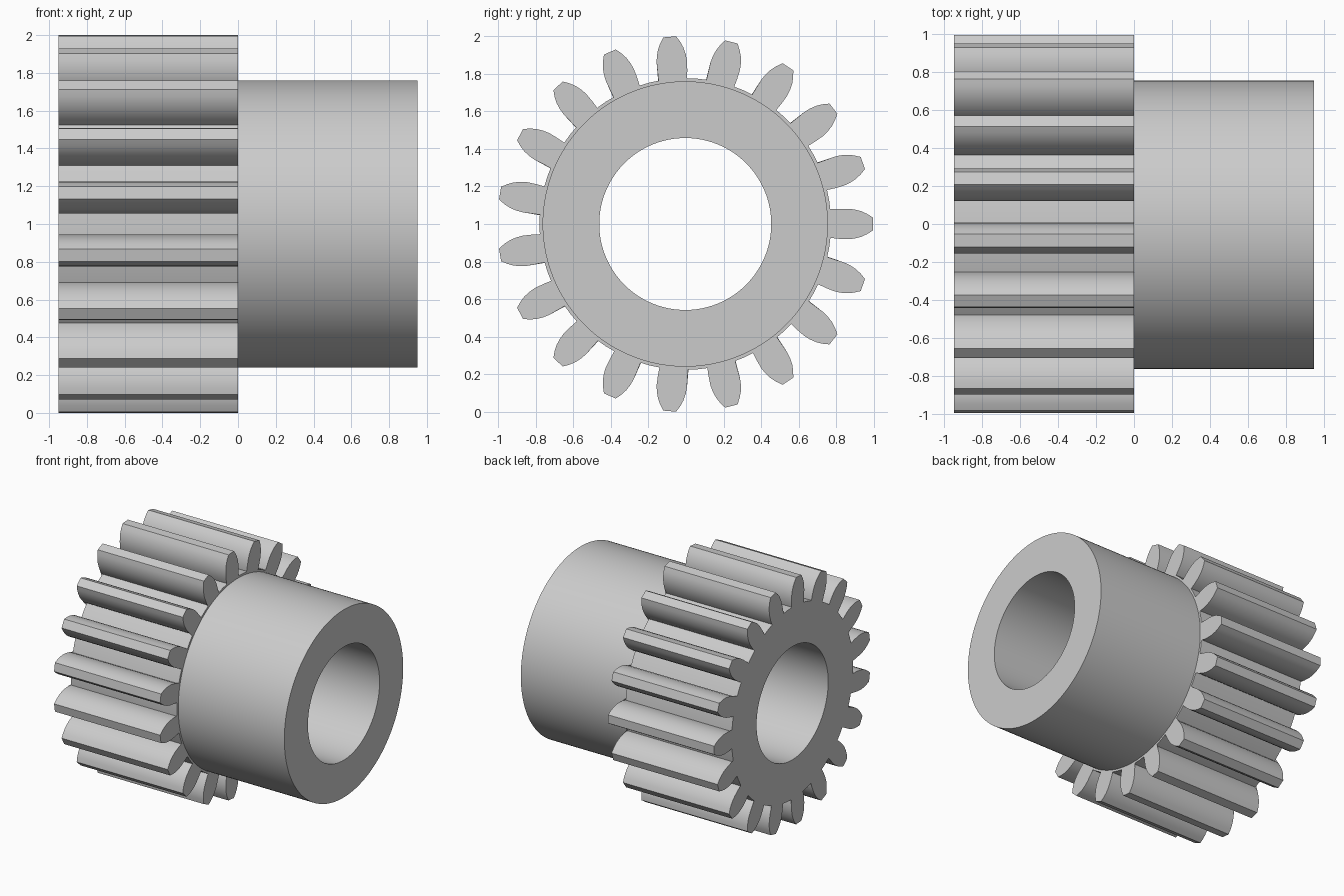
import bpy
import bmesh
from math import cos, sin, radians

cube = bpy.data.objects.get("Cube")
if cube:
    bpy.data.objects.remove(cube, do_unlink=True)

TEETH = 19
PITCH = 360 / TEETH
BORE, HUB, ROOT = 0.458, 0.76, 0.777
HALF = 0.95
CENTRE_Y, CENTRE_Z = -0.004, 1.0

# One flat colour for the whole part
steel = bpy.data.materials.new("plain_grey")
steel.use_nodes = True
colour = (0.6, 0.6, 0.6, 1)
steel.diffuse_color = colour
steel.node_tree.nodes["Principled BSDF"].inputs["Base Color"].default_value = colour


def ring(x, polar):
    """Points around the x axis from (radius, degrees) pairs."""
    return [(x, CENTRE_Y + r * cos(radians(a)), CENTRE_Z + r * sin(radians(a)))
            for r, a in polar]


def loft(name, rings, closed):
    """Skin a row of equal rings, optionally joining last to first."""
    bm = bmesh.new()
    loops = [[bm.verts.new(p) for p in points] for points in rings]
    pairs = list(zip(loops, loops[1:]))
    if closed:
        pairs.append((loops[-1], loops[0]))
    for a, b in pairs:
        for i in range(len(a)):
            j = (i + 1) % len(a)
            bm.faces.new((a[i], a[j], b[j], b[i]))
    mesh = bpy.data.meshes.new(name)
    bm.to_mesh(mesh)
    bm.free()
    mesh.materials.append(steel)
    obj = bpy.data.objects.new(name, mesh)
    bpy.context.collection.objects.link(obj)
    bpy.ops.object.select_all(action='DESELECT')
    obj.select_set(True)
    bpy.context.view_layer.objects.active = obj
    bpy.ops.object.shade_smooth_by_angle(angle=radians(25))
    return obj


# Tooth flank: radius and half angle, from root to tip
flank = [(ROOT, 4.9), (0.82, 5.5), (0.87, 5.35), (0.905, 4.9),
         (0.94, 4.15), (0.97, 3.2), (1.001, 1.95)]
tooth = [(r, -a) for r, a in flank] + [(r, a) for r, a in reversed(flank)]
tooth += [(ROOT, PITCH / 2)]
outline = [(r, a + PITCH * k) for k in range(TEETH) for r, a in tooth]

# Toothed wheel with a bore through it
count = len(outline)
bore = [(BORE, 360 * i / count - 4.9) for i in range(count)]
loft("toothed_wheel", [ring(-HALF, outline), ring(0, outline),
                       ring(0, bore), ring(-HALF, bore)], True)

# Hub sleeve against the wheel's face
hub = [(HUB, a) for r, a in bore]
loft("hub_sleeve", [ring(0, hub), ring(HALF, hub),
                    ring(HALF, bore), ring(0, bore)], False)
